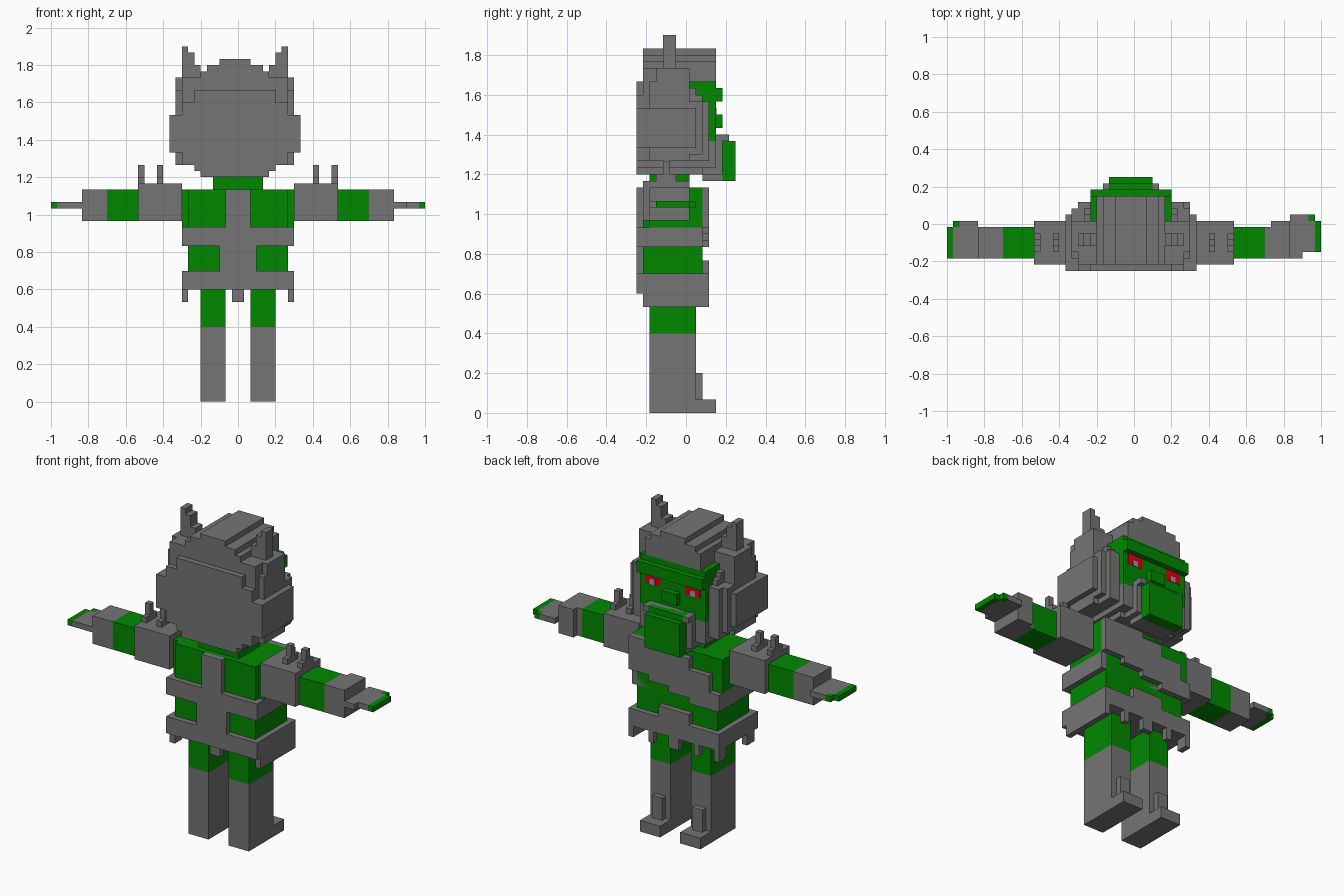
import bpy
import bmesh
from mathutils import Matrix, Vector

cube = bpy.data.objects.get("Cube")
if cube:
    bpy.data.objects.remove(cube, do_unlink=True)

U = 1 / 30  # size of one voxel


def material(name, rgb):
    m = bpy.data.materials.new(name)
    m.use_nodes = True
    colour = (*rgb, 1)
    m.diffuse_color = colour
    m.node_tree.nodes["Principled BSDF"].inputs["Base Color"].default_value = colour
    return m


GRAY = material("gray", (0.178, 0.178, 0.178))
GREEN = material("green", (0.0, 0.25, 0.0))
RED = material("red", (0.7, 0.0, 0.01))
PALE = material("pale_gray", (0.4, 0.3, 0.3))


def part(name, mat, *boxes, mirror=None):
    """Joined blocks given as (x0, x1, y0, y1, z0, z1) in voxels.
    mirror is the x of a mirror plane that doubles every block."""
    boxes = list(boxes)
    if mirror is not None:
        boxes += [(2 * mirror - b[1], 2 * mirror - b[0], *b[2:]) for b in boxes]
    bm = bmesh.new()
    for x0, x1, y0, y1, z0, z1 in boxes:
        mid = Vector((x0 + x1, y0 + y1, z0 + z1)) * U / 2
        size = Vector((x1 - x0, y1 - y0, z1 - z0)) * U
        bmesh.ops.create_cube(bm, size=1, matrix=Matrix.Translation(mid) @ Matrix.Diagonal((*size, 1)))
    mesh = bpy.data.meshes.new(name)
    bm.to_mesh(mesh)
    bm.free()
    mesh.materials.append(mat)
    obj = bpy.data.objects.new(name, mesh)
    bpy.context.collection.objects.link(obj)
    return obj


# Legs and boots
part("thighs", GREEN, (2, 6, -5.5, 1.5, 12, 19), mirror=0)
part("boots", GRAY,
     (2, 6, -5.5, 1.5, 0, 12),
     (2, 6, 1.5, 4.5, 0, 2),
     (3, 5, 1.5, 2.5, 2, 6), mirror=0)

# Torso
part("torso", GREEN,
     (-8, 8, -6.5, 2.5, 20, 34),
     (-9, 9, -5.5, 2.5, 28, 34))
part("neck", GREEN, (-4, 4, -5.5, 0.5, 34, 37))
part("back_strap", GRAY,
     (-2, 2, -7.5, -6.5, 18, 34),
     (-3, 3, -7.5, -6.5, 21, 25))
part("chest_band", GRAY, (-9, 9, -7.5, 2.5, 25, 28))
part("sash", GRAY,
     (5, 9, 2.5, 3.5, 28, 34),
     (1, 5, 2.5, 3.5, 27, 34),
     (-3, 1, 2.5, 3.5, 26, 33),
     (-7, -3, 2.5, 3.5, 25, 31),
     (-9, -7, 2.5, 3.5, 25, 28))
part("skirt", GRAY,
     (-9, 9, -7.5, 3.5, 18, 21),
     (-3, 3, 2.5, 3.5, 21, 23))
part("skirt_tabs", GRAY,
     (8, 9, -6.5, 3.5, 16, 18),
     (-9, -8, -6.5, -4.5, 16, 18),
     (-9, -8, 1.5, 3.5, 16, 18),
     (-1, 1, 2.5, 3.5, 16, 18),
     (-1, 1, -6.5, -5.5, 16, 18))
part("front_tabs", GRAY, (4, 5, 2.5, 3.5, 16, 18), mirror=0)

# Shoulder guards with two rows of spikes
part("shoulder_guards", GRAY, (9, 16, -6.5, 0.5, 29, 35), mirror=0)
spikes = []
for x in (12, 15):
    spikes += [(x, x + 1, -4.5, -1.5, 35, 36), (x, x + 1, -3.5, -2.5, 36, 38)]
part("shoulder_spikes", GRAY, *spikes, mirror=0)

# Arms and hands
part("arms", GREEN, (16, 21, -5.5, -0.5, 29, 34), mirror=0)
part("gauntlets", GRAY, (21, 25, -5.5, -0.5, 29, 34), mirror=0)
part("left_hand", GRAY,
     (22, 25, -0.5, 0.5, 29, 34),
     (25, 27, -5.5, 1.5, 31, 32),
     (27, 29, -4.5, 0.5, 31, 32),
     (27, 28, 0.5, 1.5, 31, 32))
part("right_hand", GRAY,
     (-29, -25, -5.5, -0.5, 31, 32),
     (-28, -25, -0.5, 0.5, 31, 32))
part("left_fingertips", GREEN,
     (29, 30, -4.5, 0.5, 31, 32),
     (28, 29, 0.5, 1.5, 31, 32))
part("right_fingertips", GREEN,
     (-30, -29, -5.5, -0.5, 31, 32),
     (-29, -28, -0.5, 0.5, 31, 32))

# Hair: stepped shells centred half a voxel off the middle
part("hair_back", GRAY,
     (-11, 10, -7.5, -5.5, 40, 46),
     (-9, 8, -7.5, -5.5, 38, 48),
     (-7, 6, -7.5, -5.5, 37, 50),
     (-6, 5, -7.5, -5.5, 36, 50))
part("hair_sides", GRAY,
     (-11, 10, -5.5, 1.5, 40, 46),
     (-10, 9, -5.5, 0.5, 38, 50),
     (-10, 9, -4.5, 0.5, 50, 52),
     (-10, 9, 0.5, 2.5, 39, 47),
     (-9, 8, -6.5, 0.5, 38, 52),
     (-9, 8, 0.5, 3.5, 38, 47),
     (-8, 7, 0.5, 2.5, 47, 48),
     (-8, 7, 0.5, 1.5, 48, 49),
     (-7, 6, -6.5, 3.5, 37, 47),
     (-6, 5, -6.5, 2.5, 36, 38))
part("hair_top", GRAY,
     (-6, 5, -6.5, 4.5, 50, 53),
     (-5, 4, -6.5, 4.5, 53, 54),
     (-3, 2, -6.5, 4.5, 54, 55))
part("ears", GRAY,
     (7, 8, -3.5, -1.5, 52, 57),
     (6, 7, -3.5, -1.5, 52, 56),
     (5, 6, -3.5, -1.5, 52, 54), mirror=-0.5)

# Face
part("face", GREEN, (-7, 6, 0.5, 4.5, 41, 50))
part("brow", GREEN, (-7, 6, 1.5, 5.5, 47, 49))
part("nose", GREEN, (-2, 1, 4.5, 5.5, 43, 45))
part("eyes", RED, (2, 5, 4.4, 4.55, 45, 47), mirror=-0.5)
part("pupils", PALE, (3, 4, 4.4, 4.6, 45, 46), mirror=-0.5)

# Jaw and beard
part("jaw", GRAY,
     (-7, 6, 2.5, 4.5, 37, 41),
     (-5, 4, 2.5, 5.5, 36, 42),
     (-4, 3, 2.5, 5.5, 35, 36),
     (-5, -4, 5.5, 6.5, 41, 42),
     (3, 4, 5.5, 6.5, 41, 42))
part("beard", GREEN,
     (-4, 3, 5.5, 7.5, 35, 41),
     (-4, 3, 4.5, 6.5, 41, 42))
